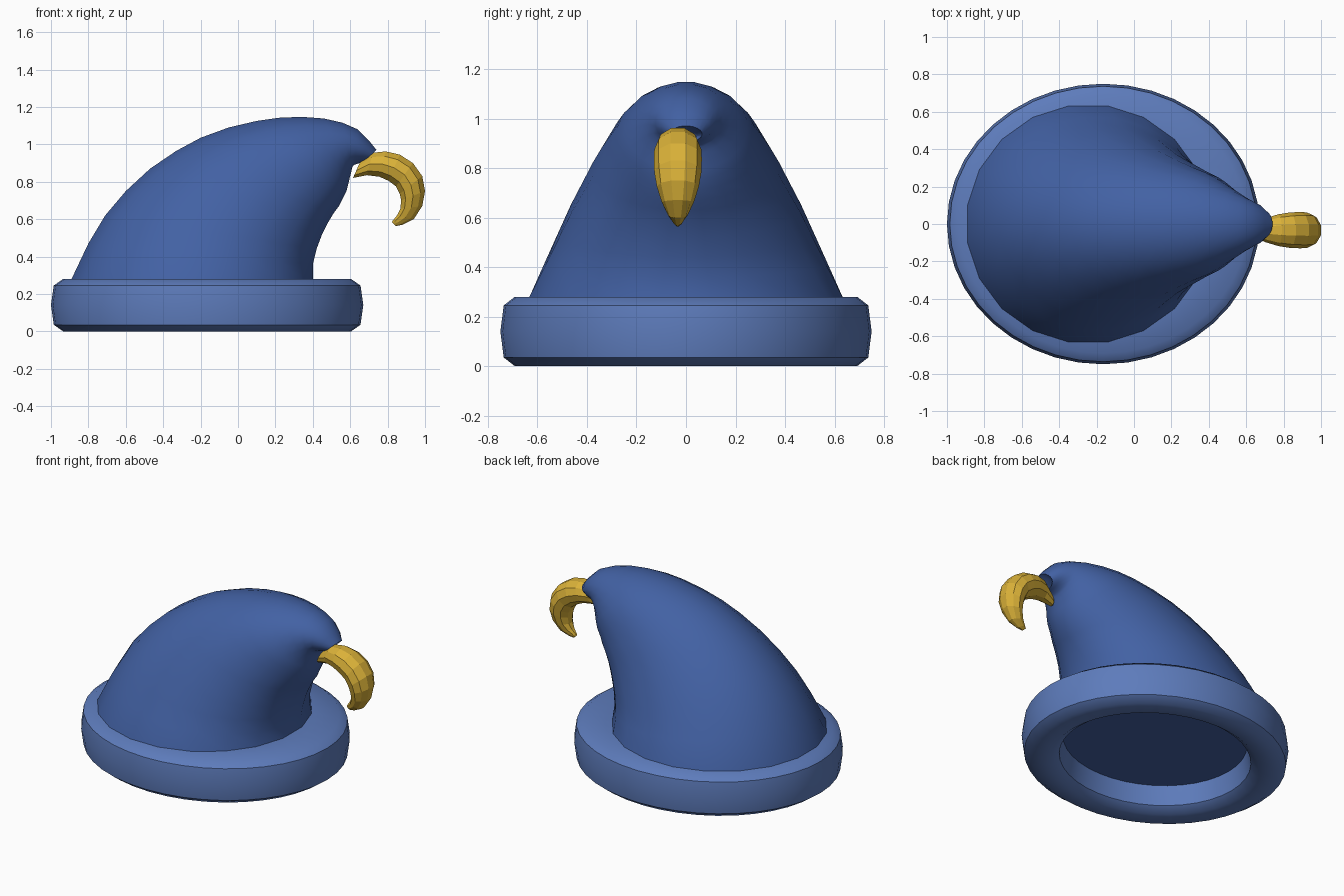
import bpy, bmesh
from math import sin, cos, pi, radians

if "Cube" in bpy.data.objects:
    bpy.data.objects.remove(bpy.data.objects["Cube"])


def material(name, rgb):
    m = bpy.data.materials.new(name)
    m.diffuse_color = (*rgb, 1)
    m.use_nodes = True
    m.node_tree.nodes["Principled BSDF"].inputs["Base Color"].default_value = m.diffuse_color
    return m


def loft(name, loops, mat, cap=True, wrap=False, smooth=None):
    """Bridge successive vertex loops into one mesh."""
    bm = bmesh.new()
    rings = [[bm.verts.new(p) for p in loop] for loop in loops]
    pairs = list(zip(rings, rings[1:]))
    if wrap:
        pairs.append((rings[-1], rings[0]))
    n = len(rings[0])
    for a, b in pairs:
        for i in range(n):
            j = (i + 1) % n
            bm.faces.new((a[i], a[j], b[j], b[i]))
    if cap:
        bm.faces.new(rings[0])
        bm.faces.new(rings[-1])
    bmesh.ops.recalc_face_normals(bm, faces=bm.faces)
    me = bpy.data.meshes.new(name)
    bm.to_mesh(me)
    bm.free()
    me.materials.append(mat)
    ob = bpy.data.objects.new(name, me)
    bpy.context.collection.objects.link(ob)
    if smooth:
        bpy.context.view_layer.objects.active = ob
        ob.select_set(True)
        bpy.ops.object.shade_smooth_by_angle(angle=radians(smooth))
        ob.select_set(False)
    return ob


def section(top, bottom, w, sides, y0=0.0):
    """Elliptical section spanning two side-view points, half width w in y."""
    (tx, tz), (bx, bz) = top, bottom
    cx, cz, ax, az = (tx + bx) / 2, (tz + bz) / 2, (tx - bx) / 2, (tz - bz) / 2
    k = 1 / cos(pi / sides)
    pts = []
    for i in range(sides):
        a = 2 * pi * (i + 0.5) / sides
        c, s = k * cos(a), sin(a)
        pts.append((cx + ax * c, y0 + w * s, cz + az * c))
    return pts


blue = material("hat_blue", (0.055, 0.12, 0.37))
light = material("brim_blue", (0.11, 0.2, 0.5))
gold = material("gold", (0.7, 0.44, 0.04))

# Brim: oval ring with bevelled edges
profile = [(0.77, 0), (0.82, 0.035), (0.835, 0.14), (0.82, 0.245), (0.77, 0.28),
           (0.56, 0.28), (0.58, 0.14), (0.60, 0.035), (0.65, 0)]
loft("brim", [[(-0.165 + r * cos(2 * pi * i / 40), 0.898 * r * sin(2 * pi * i / 40), z)
               for i in range(40)] for r, z in profile],
     light, cap=False, wrap=True, smooth=40)

# Hat body: drooping cone (upper edge, lower edge, half width)
body = [((-0.92, .16), (0.42, .16), .67), ((-0.89, .28), (0.40, .28), .64),
        ((-0.80, .47), (0.40, .36), .575), ((-0.71, .62), (0.42, .44), .52),
        ((-0.60, .75), (0.45, .52), .47), ((-0.47, .87), (0.48, .58), .42),
        ((-0.33, .965), (0.51, .63), .38), ((-0.20, 1.035), (0.54, .67), .345),
        ((-0.05, 1.09), (0.56, .71), .31), ((0.10, 1.125), (0.58, .75), .28),
        ((0.22, 1.142), (0.59, .79), .25), ((0.34, 1.147), (0.597, .82), .215),
        ((0.46, 1.138), (0.605, .85), .18), ((0.56, 1.115), (0.61, .875), .15),
        ((0.64, 1.08), (0.62, .89), .125), ((0.70, 1.02), (0.65, .90), .10),
        ((0.74, .97), (0.67, .905), .065), ((0.69, .95), (0.65, .915), .045)]
loft("hat_body", [section(t, b, w, 20) for t, b, w in body], blue, smooth=50)

# Hooked tip: faceted crescent hanging from the point
hook = [((.65, .90), (.615, .82), .035), ((.72, .955), (.69, .835), .065),
        ((.79, .962), (.755, .827), .085), ((.865, .945), (.805, .805), .095),
        ((.935, .90), (.845, .775), .097), ((.985, .83), (.865, .735), .095),
        ((1.0, .75), (.872, .70), .085), ((.985, .67), (.868, .655), .065),
        ((.94, .60), (.85, .62), .04), ((.88, .57), (.83, .595), .02),
        ((.845, .563), (.822, .585), .008)]
loft("hooked_tip", [section(t, b, w, 10, -0.033) for t, b, w in hook], gold)
